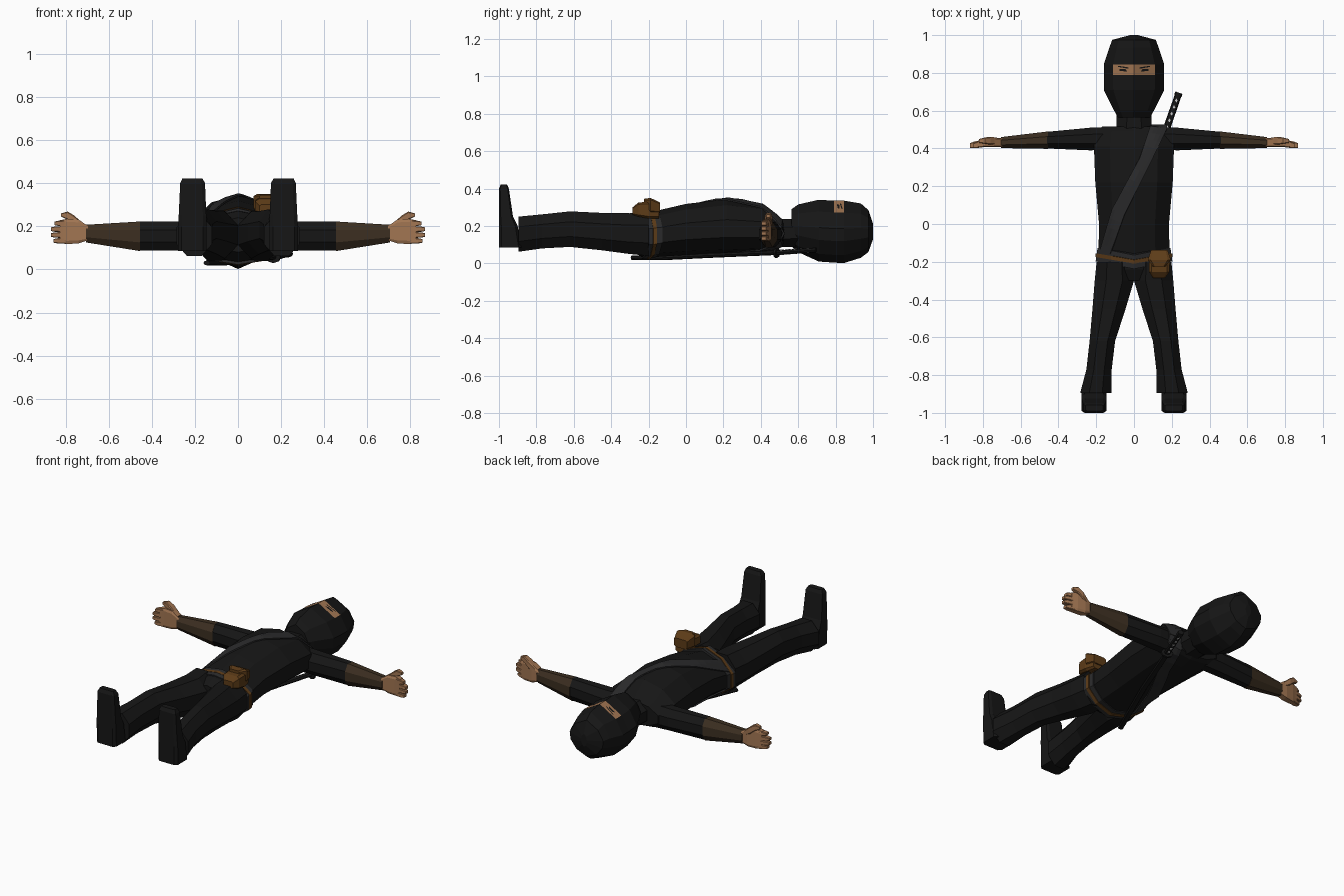
import bpy, bmesh, math
from mathutils import Vector
from mathutils.bvhtree import BVHTree

if "Cube" in bpy.data.objects:
    bpy.data.objects.remove(bpy.data.objects["Cube"])


def material(name, rgb):
    m = bpy.data.materials.new(name)
    m.diffuse_color = (*rgb, 1)
    m.use_nodes = True
    m.node_tree.nodes["Principled BSDF"].inputs["Base Color"].default_value = m.diffuse_color
    return m


BLACK = material("black cloth", (0.008, 0.008, 0.008))
GREY = material("dark grey cloth", (0.024, 0.024, 0.025))
BROWN = material("brown wrap", (0.045, 0.028, 0.015))
LEATHER = material("leather", (0.11, 0.045, 0.009))
SKIN = material("skin", (0.36, 0.18, 0.085))
WHITE = material("white", (0.6, 0.6, 0.6))


def make(name, verts, faces, mat):
    me = bpy.data.meshes.new(name)
    me.from_pydata(verts, [], faces)
    bm = bmesh.new()
    bm.from_mesh(me)
    bmesh.ops.recalc_face_normals(bm, faces=bm.faces)
    bm.to_mesh(me)
    bm.free()
    me.materials.append(mat)
    ob = bpy.data.objects.new(name, me)
    bpy.context.collection.objects.link(ob)
    return ob


def skin(name, rings, mat, caps=True):
    n = len(rings[0])
    verts = [v for r in rings for v in r]
    faces = [(i * n + k, i * n + (k + 1) % n, (i + 1) * n + (k + 1) % n, (i + 1) * n + k)
             for i in range(len(rings) - 1) for k in range(n)]
    if caps:
        faces += [tuple(range(n)), tuple(range(len(verts) - n, len(verts)))]
    return make(name, verts, faces, mat)


def symmetric(half):
    return half + [(-u, v) for u, v in reversed(half) if u]


OCT = [(math.cos(math.radians(a)) * 1.082, math.sin(math.radians(a)) * 1.082)
       for a in (22.5, 67.5, 112.5, 157.5, 202.5, 247.5, 292.5, 337.5)]
OCT = [(max(-1, min(1, u)), max(-1, min(1, v))) for u, v in OCT]
BOX = [(1, .75), (.75, 1), (-.75, 1), (-1, .75), (-1, -.75), (-.75, -1), (.75, -1), (1, -.75)]
BODY = symmetric([(0, 1), (.6, .78), (1, .25), (1, -.4), (.6, -.85), (0, -1)])
HEAD = symmetric([(0, 1), (.69, .62), (1, .1), (.95, -.3), (.6, -.75), (0, -1)])


def loft(name, axis, section, stations, mat, side=1, dip=0):
    """Stations are (position along axis, a0, a1, b0, b1) bounding the section."""
    rings = []
    for p, a0, a1, b0, b1 in stations:
        ring = []
        for u, v in section:
            a = (a0 + a1) / 2 + u * (a1 - a0) / 2
            b = (b0 + b1) / 2 + v * (b1 - b0) / 2
            x, y, z = {'x': (p, a, b), 'y': (a, p, b), 'z': (a, b, p)}[axis]
            ring.append((x * side, y - dip * max(0, 1 - abs(x) / .2), z))
        rings.append(ring)
    return skin(name, rings, mat)


# Hooded head with the eye opening
head = loft("hood", 'y', HEAD, [
    (.565, -.085, .085, .09, .29), (.60, -.105, .105, .06, .315), (.71, -.16, .16, .01, .34),
    (.79, -.16, .16, .004, .335), (.845, -.16, .16, .002, .335), (.935, -.13, .13, .03, .32),
    (.975, -.115, .115, .06, .285), (1, -.02, .02, .13, .21)], BLACK)
head.data.materials.append(SKIN)
for f in head.data.polygons:
    c = f.center
    if .79 < c.y < .845 and abs(c.x) < .1 and c.z > .25:
        f.material_index = 1
for s, label in ((-1, "left"), (1, "right")):
    for part, pts in (("eye", ((.035, .806), (.08, .812), (.075, .822), (.045, .82))),
                      ("brow", ((.03, .822), (.085, .832), (.085, .838), (.03, .829)))):
        make(f"{label}_{part}", [(s * x, y, .338 - .57 * x) for x, y in pts], [(0, 1, 2, 3)], BLACK)

# Neck and torso
loft("neck", 'y', OCT, [(.47, -.095, .095, .085, .24), (.62, -.09, .09, .09, .235)], BLACK)
torso = loft("torso", 'y', BODY, [
    (.515, -.17, .17, .09, .235), (.49, -.20, .20, .075, .26), (.41, -.212, .212, .06, .32),
    (.22, -.205, .205, .052, .343), (0, -.185, .185, .045, .318), (-.15, -.188, .188, .035, .283),
    (-.24, -.195, .195, .035, .27), (-.30, -.12, .12, .08, .24)], BLACK)

# Belt with its leather stripe
loft("belt", 'y', BODY, [(-.125, -.193, .193, .03, .292), (-.198, -.203, .203, .022, .283)],
     GREY, dip=.04)
loft("belt_stripe", 'y', BODY, [(-.155, -.203, .203, .024, .291), (-.175, -.205, .205, .02, .289)],
     LEATHER, dip=.035)

# Belt pouch
loft("pouch", 'y', BOX, [
    (-.285, .10, .165, .26, .30), (-.255, .08, .187, .25, .325), (-.20, .078, .19, .24, .33),
    (-.145, .095, .175, .24, .315)], LEATHER)
loft("pouch_flap", 'y', BOX, [
    (-.225, .10, .165, .30, .345), (-.19, .073, .195, .27, .35), (-.138, .09, .178, .27, .325)], LEATHER)

# Arms, hands, legs and boots
for s, label in ((-1, "left"), (1, "right")):
    loft(f"{label}_sleeve", 'x', OCT, [
        (.12, .395, .513, .085, .225), (.23, .39, .51, .088, .222), (.46, .40, .488, .088, .222)], BLACK, s)
    loft(f"{label}_forearm_wrap", 'x', OCT, [
        (.455, .398, .49, .085, .222), (.705, .402, .46, .125, .207)], BROWN, s)
    loft(f"{label}_palm", 'x', BOX, [
        (.695, .407, .455, .135, .20), (.74, .407, .457, .12, .232),
        (.79, .407, .45, .118, .235), (.825, .405, .44, .12, .228)], SKIN, s)
    for i, tip in enumerate((.855, .868, .868, .85)):
        z = .119 + i * .027
        loft(f"{label}_finger_{i + 1}", 'x', BOX, [
            (.80, .407, .446, z, z + .027), (tip - .02, .402, .436, z + .001, z + .026),
            (tip, .403, .428, z + .005, z + .022)], SKIN, s)
    loft(f"{label}_thumb", 'x', BOX, [
        (.715, .42, .455, .18, .21), (.76, .42, .462, .205, .25),
        (.79, .425, .458, .23, .268), (.82, .43, .45, .245, .26)], SKIN, s)
    loft(f"{label}_trouser_leg", 'y', OCT, [
        (-.20, .01, .198, .04, .275), (-.30, .0, .208, .05, .268), (-.45, .045, .22, .07, .27),
        (-.62, .10, .235, .088, .278), (-.77, .118, .252, .08, .262), (-.895, .12, .285, .062, .25)],
        BLACK, s)
    loft(f"{label}_boot", 'z', BOX, [
        (.085, .145, .278, -1, -.88), (.20, .145, .278, -1, -.90), (.25, .147, .275, -1, -.925),
        (.40, .153, .268, -1, -.947), (.422, .165, .258, -.99, -.957)], BLACK, s)

# Shoulder strap laid on the torso, front and back
tree = BVHTree.FromPolygons([v.co.copy() for v in torso.data.vertices],
                            [tuple(f.vertices) for f in torso.data.polygons])
LEFT_EDGE = [(.085, .515), (.03, .35), (-.115, .08), (-.185, -.16)]
RIGHT_EDGE = [(.175, .505), (.085, .32), (-.05, .05), (-.125, -.16)]


def along(path, t):
    i = min(int(t * 3), 2)
    return Vector(path[i]).lerp(Vector(path[i + 1]), t * 3 - i)


for d, label in ((1, "front"), (-1, "back")):
    verts, COLS, ROWS = [], 5, 15
    for r in range(ROWS + 1):
        for c in range(COLS):
            p = along(LEFT_EDGE, r / ROWS).lerp(along(RIGHT_EDGE, r / ROWS), c / (COLS - 1))
            hit = tree.ray_cast(Vector((p.x, p.y, d)), Vector((0, 0, -d)))[0]
            hit = hit or tree.find_nearest(Vector((p.x, p.y, .16 + d * .1)))[0]
            verts.append((hit.x, hit.y, hit.z + d * .007))
    verts = [(v[0], .522, .16) for v in verts[:COLS]] + verts
    faces = [(r * COLS + c, r * COLS + c + 1, (r + 1) * COLS + c + 1, (r + 1) * COLS + c)
             for r in range(ROWS + 1) for c in range(COLS - 1)]
    strap = make(f"strap_{label}", verts, faces, GREY)
    mod = strap.modifiers.new("thickness", 'SOLIDIFY')
    mod.thickness, mod.offset = .008, 0


# Sword on the back: scabbard, guard, grip
def blade_tube(name, stations, mat, sides=8):
    """Stations are (x, y, z, half width, half thickness)."""
    side = Vector((.94, -.34, 0))
    return skin(name, [[Vector((x, y, z)) + side * w * math.cos(k * math.tau / sides)
                        + Vector((0, 0, h * math.sin(k * math.tau / sides))) for k in range(sides)]
                       for x, y, z, w, h in stations], mat)


blade_tube("scabbard", [(.165, .49, .058, .018, .013), (.03, .12, .042, .018, .013),
                        (-.07, -.12, .03, .018, .013), (-.145, -.29, .03, .016, .011)], BLACK)
blade_tube("sword_guard", [(.163, .478, .056, .036, .027), (.167, .49, .057, .036, .027)], BLACK)
blade_tube("sword_grip", [(.167, .49, .057, .019, .013), (.235, .685, .071, .018, .013)], BLACK)
blade_tube("pommel", [(.232, .678, .07, .021, .015), (.238, .695, .072, .019, .013)], BLACK)
for i in range(5):
    t = .12 + i * .18
    x, y, z = Vector((.167, .49, .057)).lerp(Vector((.235, .685, .071)), t)
    skin(f"grip_diamond_{i + 1}", [[(x + .007, y, z + h), (x, y + .01, z + h),
                                    (x - .007, y, z + h), (x, y - .01, z + h)]
                                   for h in (-.0145, .0145)], WHITE)
